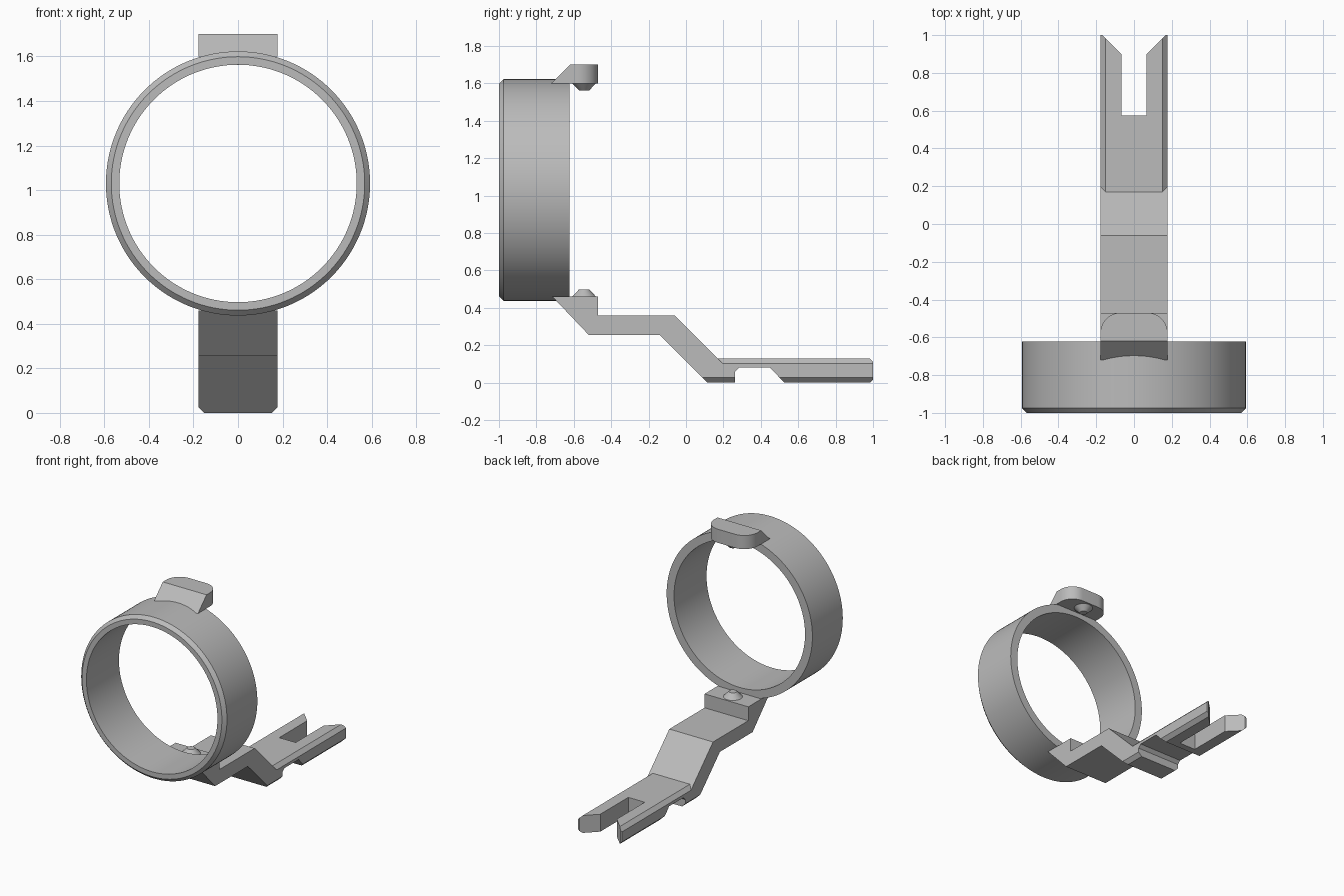
import bpy, bmesh, math
from mathutils import Vector

cube = bpy.data.objects.get("Cube")
if cube:
    bpy.data.objects.remove(cube, do_unlink=True)

grey = bpy.data.materials.new("plain grey")
grey.use_nodes = True
colour = (0.5, 0.5, 0.5, 1)
grey.diffuse_color = colour
grey.node_tree.nodes["Principled BSDF"].inputs["Base Color"].default_value = colour

HALF = 0.178      # half width of the arm
RING_Z = 1.03     # height of the ring's axis


def finish(bm, name, smooth=False):
    bmesh.ops.recalc_face_normals(bm, faces=bm.faces)
    mesh = bpy.data.meshes.new(name)
    bm.to_mesh(mesh)
    bm.free()
    mesh.materials.append(grey)
    obj = bpy.data.objects.new(name, mesh)
    bpy.context.collection.objects.link(obj)
    if smooth:
        bpy.ops.object.select_all(action='DESELECT')
        obj.select_set(True)
        bpy.context.view_layer.objects.active = obj
        bpy.ops.object.shade_smooth_by_angle(angle=math.radians(30))
    return obj


def prism(points, offset):
    """Extrude a closed loop of 3D points along an offset."""
    bm = bmesh.new()
    face = bm.faces.new([bm.verts.new(p) for p in points])
    ext = bmesh.ops.extrude_face_region(bm, geom=[face], use_keep_orig=True)
    verts = [g for g in ext["geom"] if isinstance(g, bmesh.types.BMVert)]
    bmesh.ops.translate(bm, verts=verts, vec=offset)
    bmesh.ops.recalc_face_normals(bm, faces=bm.faces)
    return bm


def side_profile(points):
    return prism([(-HALF, y, z) for y, z in points], (2 * HALF, 0, 0))


def lathe(profile, name, axis, centre, steps):
    """Spin (radius, height) points around an axis."""
    bm = bmesh.new()
    side = Vector((1, 0, 0))
    axis = Vector(axis)
    verts = [bm.verts.new(Vector(centre) + side * r + axis * h) for r, h in profile]
    edges = [bm.edges.new((a, b)) for a, b in zip(verts, verts[1:])]
    bmesh.ops.spin(bm, geom=verts + edges, cent=centre, axis=axis,
                   angle=math.tau, steps=steps, use_duplicate=False)
    bmesh.ops.remove_doubles(bm, verts=bm.verts, dist=1e-4)
    return finish(bm, name, True)


def cut(target, cutter):
    cutter.hide_render = True
    cutter.hide_viewport = True
    mod = target.modifiers.new(cutter.name, 'BOOLEAN')
    mod.operation = 'DIFFERENCE'
    mod.solver = 'EXACT'
    mod.object = cutter


# Ring with a chamfered front rim
lathe([(0.533, -1), (0.569, -1), (0.593, -0.975), (0.593, -0.622),
       (0.533, -0.622), (0.533, -1)], "ring", (0, 1, 0), (0, 0, RING_Z), 128)

# Stepped arm with a notch underneath
arm = finish(side_profile([
    (-0.715, 0.46), (-0.47, 0.46), (-0.47, 0.358), (-0.06, 0.358), (0.17, 0.128),
    (1, 0.128), (1, 0), (0.525, 0), (0.45, 0.08), (0.285, 0.08), (0.262, 0.057),
    (0.262, 0), (0.115, 0), (-0.14, 0.255), (-0.52, 0.255)]), "arm")

# Fork slot with a flared mouth
slot = [(0.067, 0.575), (0.067, 0.9), (0.167, 1), (0.167, 1.1)]
loop = slot + [(-x, y) for x, y in reversed(slot)]
cut(arm, finish(prism([(x, y, -0.1) for x, y in loop], (0, 0, 0.4)), "slot_cutter"))

# Long edge chamfers on the fork, starting on the slopes
C = 0.027
for side, label in ((1, "left"), (-1, "right")):
    for edge_z, up, start, name in ((0.128, 1, 0.17, "top"), (0, -1, 0.05, "bottom")):
        bm = prism([(side * (HALF - C - 0.02), start, edge_z + up * 0.02),
                    (side * (HALF + 0.02), start, edge_z + up * 0.02),
                    (side * (HALF + 0.02), start, edge_z - up * (C + 0.02))],
                   (0, 1.2, 0))
        if up > 0:
            for v in bm.verts:
                if v.co.y < 0.5:
                    v.co.y += edge_z - v.co.z
        cut(arm, finish(bm, f"{label}_{name}_chamfer_cutter"))

# Upper tab with rounded rear corners
bm = side_profile([(-0.72, 1.6), (-0.62, 1.7), (-0.47, 1.7), (-0.47, 1.6)])
corners = [e for e in bm.edges if all(v.co.y > -0.5 for v in e.verts)
           and abs(e.verts[0].co.x - e.verts[1].co.x) < 0.01]
bmesh.ops.bevel(bm, geom=corners, offset=0.108, segments=12, profile=0.5,
                affect='EDGES')
finish(bm, "upper_tab", True)

# Conical locating studs facing each other
stud = [(0, -0.01), (0.064, -0.01), (0.064, 0), (0.027, 0.038), (0, 0.038)]
lathe(stud, "lower_stud", (0, 0, 1), (0, -0.545, 0.46), 32)
lathe(stud, "upper_stud", (0, 0, -1), (0, -0.545, 1.6), 32)
